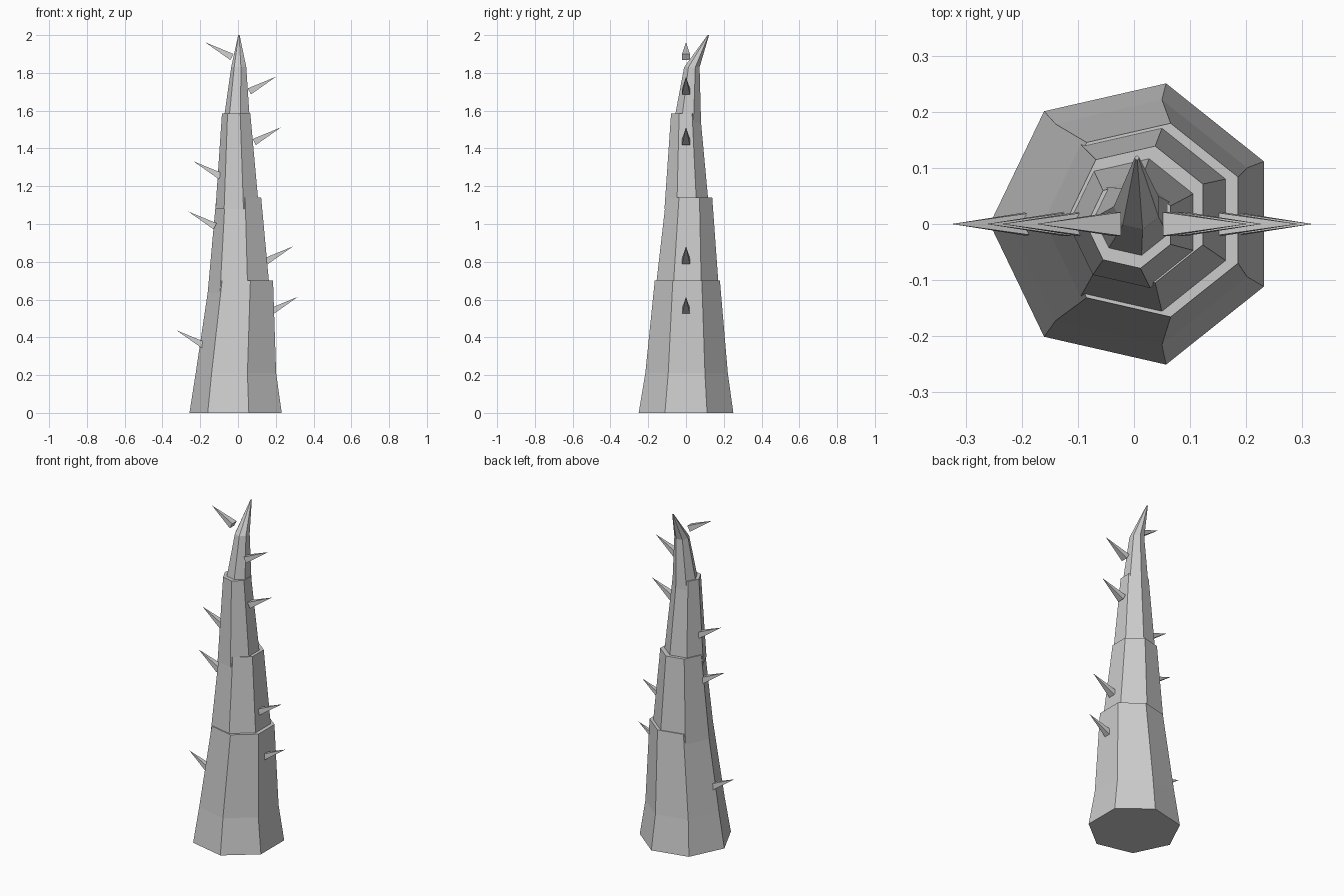
import bpy, bmesh, math
from mathutils import Vector

if "Cube" in bpy.data.objects:
    bpy.data.objects.remove(bpy.data.objects["Cube"])

SIDES = 7


def material(name, rgb):
    m = bpy.data.materials.new(name)
    m.diffuse_color = (*rgb, 1)
    m.use_nodes = True
    m.node_tree.nodes["Principled BSDF"].inputs["Base Color"].default_value = m.diffuse_color
    return m


GREY = material("grey", (0.6, 0.6, 0.6))


def finish(name, bm):
    bmesh.ops.recalc_face_normals(bm, faces=bm.faces)
    me = bpy.data.meshes.new(name)
    bm.to_mesh(me)
    bm.free()
    me.materials.append(GREY)
    ob = bpy.data.objects.new(name, me)
    bpy.context.collection.objects.link(ob)


def segment(name, rings):
    """Capped seven-sided tube through rings of (centre x, centre y, z, radius)."""
    bm = bmesh.new()
    loops = []
    for cx, cy, z, r in rings:
        loops.append([bm.verts.new((cx + r * math.cos(math.pi + k * math.tau / SIDES),
                                    cy + r * math.sin(math.pi + k * math.tau / SIDES), z))
                      for k in range(SIDES)])
    for a, b in zip(loops, loops[1:]):
        for k in range(SIDES):
            n = (k + 1) % SIDES
            bm.faces.new((a[k], a[n], b[n], b[k]))
    bm.faces.new(loops[0])
    bm.faces.new(loops[-1])
    finish(name, bm)


def thorn(name, x, z):
    """Square-based spike leaning upwards, given by its tip."""
    s = 1 if x > 0 else -1
    tip = Vector((x, 0, z))
    base = tip - Vector((s * 0.142, 0, 0.078))
    up = Vector((-s * 0.48, 0, 0.88)) * 0.018
    side = Vector((0, 0.021, 0))
    bm = bmesh.new()
    corners = [bm.verts.new(base + a * up + b * side)
               for a, b in ((1, 1), (1, -1), (-1, -1), (-1, 1))]
    top = bm.verts.new(tip)
    bm.faces.new(corners)
    for k in range(4):
        bm.faces.new((corners[k], corners[(k + 1) % 4], top))
    finish(name, bm)


# Overlapping stalk segments, bottom to top
segment("stalk_base", [(0, 0, 0, 0.257), (0, 0.003, 0.21, 0.224), (0.026, 0.007, 0.70, 0.177)])
segment("stalk_lower", [(0.013, 0.006, 0.63, 0.174), (0.010, 0.017, 1.14, 0.125)])
segment("stalk_upper", [(0.002, 0.004, 1.08, 0.121), (-0.006, -0.002, 1.585, 0.079)])
segment("curved_tip", [(-0.004, 0.006, 1.52, 0.076), (0.006, 0.031, 1.83, 0.042),
                       (0.005, 0.118, 2.0, 0.004)])

# Thorns on both sides, placed by their tips
for i, (x, z) in enumerate(((0.318, 0.615), (0.292, 0.882), (0.228, 1.512), (0.202, 1.78),
                            (-0.325, 0.437), (-0.263, 1.066), (-0.236, 1.332), (-0.174, 1.962))):
    thorn(f"thorn_{i + 1}", x, z)
